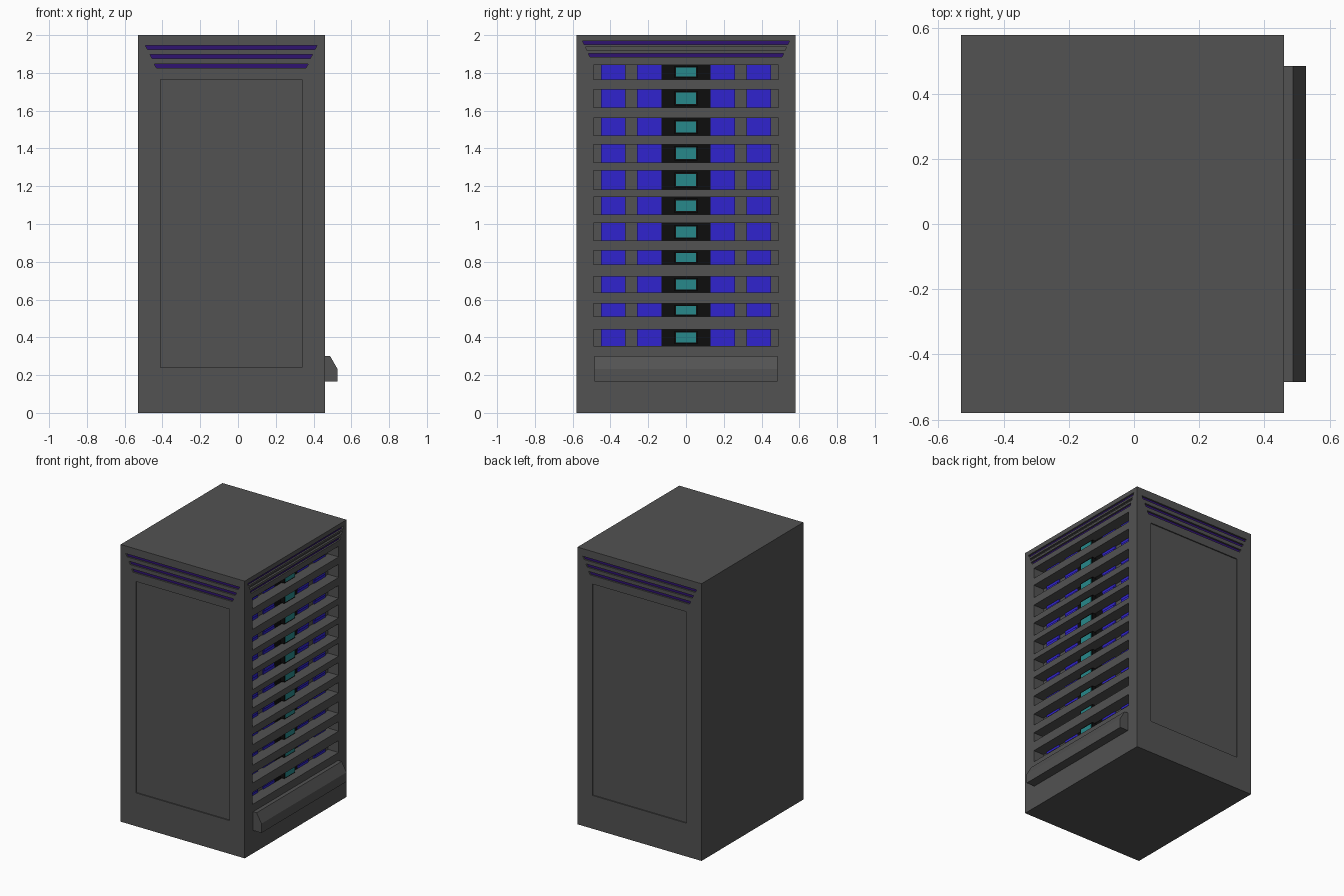
import bpy, bmesh

if "Cube" in bpy.data.objects:
    bpy.data.objects.remove(bpy.data.objects["Cube"])


def material(name, rgb):
    m = bpy.data.materials.new(name)
    m.diffuse_color = (*rgb, 1)
    m.use_nodes = True
    m.node_tree.nodes["Principled BSDF"].inputs["Base Color"].default_value = m.diffuse_color
    return m


GREY = material("charcoal_grey", (0.085, 0.085, 0.085))
BLUE = material("bright_blue", (0.03, 0.017, 0.62))
TEAL = material("screen_teal", (0.02, 0.25, 0.26))
BLACK = material("panel_black", (0.004, 0.004, 0.004))
PURPLE = material("vent_purple", (0.028, 0.006, 0.16))


def add_box(bm, x0, x1, y0, y1, z0, z1):
    v = [bm.verts.new((x, y, z)) for x in (x0, x1) for y in (y0, y1) for z in (z0, z1)]
    for f in ((0, 1, 3, 2), (4, 6, 7, 5), (0, 4, 5, 1), (2, 3, 7, 6), (0, 2, 6, 4), (1, 5, 7, 3)):
        bm.faces.new([v[i] for i in f])


def add_prism(bm, base, offset):
    """Extrude a closed polygon along an offset."""
    a = [bm.verts.new(p) for p in base]
    b = [bm.verts.new([c + d for c, d in zip(p, offset)]) for p in base]
    n = len(a)
    bm.faces.new(a)
    bm.faces.new(b[::-1])
    for i in range(n):
        bm.faces.new((a[i], b[i], b[(i + 1) % n], a[(i + 1) % n]))


def make(name, bm, mat):
    bmesh.ops.recalc_face_normals(bm, faces=bm.faces)
    me = bpy.data.meshes.new(name)
    bm.to_mesh(me)
    bm.free()
    me.materials.append(mat)
    ob = bpy.data.objects.new(name, me)
    bpy.context.collection.objects.link(ob)
    return ob


X0, X1, Y = -0.53, 0.46, 0.58      # cabinet extents
BACK = 0.375                       # rear plane of the open bay
VENT_DEPTH = 0.015

# Open bay and shallow side panels, cut from the cabinet
cut = bmesh.new()
add_box(cut, BACK, X1 + 0.1, -0.49, 0.49, 0.30, 1.843)
for s in (-1, 1):
    y0, y1 = sorted((s * (Y - 0.008), s * (Y + 0.05)))
    add_box(cut, -0.41, 0.34, y0, y1, 0.24, 1.765)

# Tapered vents: (half length at top, at bottom, top z, bottom z)
vents = bmesh.new()


def side_vent(bm, y, dy, top, bot, z1, z0):
    c = -0.036
    add_prism(bm, [(c - top, y, z1), (c + top, y, z1), (c + bot, y, z0), (c - bot, y, z0)], (0, dy, 0))


def bay_vent(bm, x, dx, top, bot, z1, z0):
    add_prism(bm, [(x, -top, z1), (x, top, z1), (x, bot, z0), (x, -bot, z0)], (dx, 0, 0))


for top, bot, z1, z0 in ((0.455, 0.443, 1.945, 1.924), (0.43, 0.418, 1.897, 1.875), (0.408, 0.396, 1.848, 1.826)):
    for s in (-1, 1):
        side_vent(cut, s * (Y - VENT_DEPTH), s * 0.1, top, bot, z1, z0)
        side_vent(vents, s * (Y - VENT_DEPTH - 0.003), s * 0.006, top, bot, z1, z0)
for i, (top, bot, z1, z0) in enumerate(((0.547, 0.538, 1.968, 1.95), (0.532, 0.523, 1.936, 1.918),
                                        (0.517, 0.508, 1.902, 1.883))):
    bay_vent(cut, X1 - VENT_DEPTH, 0.1, top, bot, z1, z0)
    if i != 1:
        bay_vent(vents, X1 - VENT_DEPTH - 0.003, 0.006, top, bot, z1, z0)
make("vent_linings", vents, PURPLE)
cutter = make("cabinet_cutter", cut, GREY)
cutter.hide_render = True
cutter.hide_viewport = True
cutter.display_type = 'WIRE'

# Cabinet
bm = bmesh.new()
add_box(bm, X0, X1, -Y, Y, 0, 2)
cabinet = make("cabinet", bm, GREY)
mod = cabinet.modifiers.new("openings", 'BOOLEAN')
mod.operation = 'DIFFERENCE'
mod.solver = 'EXACT'
mod.object = cutter

# Bay rows, top to bottom: (top z, bottom z) of each gap between shelves
ROWS = [(1.843, 1.766), (1.713, 1.618), (1.56, 1.468), (1.422, 1.326), (1.284, 1.183), (1.143, 1.05),
        (1.004, 0.912), (0.86, 0.785), (0.722, 0.637), (0.578, 0.509), (0.441, 0.355)]
shelves, slots, trays = bmesh.new(), bmesh.new(), bmesh.new()
panels, monitors, screens = bmesh.new(), bmesh.new(), bmesh.new()
for i, (z1, z0) in enumerate(ROWS):
    below = ROWS[i + 1][0] if i + 1 < len(ROWS) else 0.30
    add_box(shelves, BACK - 0.01, X1, -0.4905, 0.4905, below, z0)
    mid, h = (z0 + z1) / 2, z1 - z0
    # Blue slots with raised trays
    for y in (-0.385, -0.195, 0.195, 0.385):
        add_box(slots, BACK - 0.005, BACK + 0.008, y - 0.064, y + 0.064, z0, z1)
        add_box(trays, BACK, BACK + 0.014, y - 0.057, y + 0.057, mid - h * 0.28, mid + h * 0.28)
    # Black centre panel, monitor housing and screen
    add_box(panels, BACK - 0.005, BACK + 0.008, -0.131, 0.131, z0, z1)
    add_box(monitors, BACK, 0.413, -0.062, 0.062, mid - h * 0.4, mid + h * 0.4)
    add_box(screens, 0.41, 0.417, -0.054, 0.054, mid - h * 0.31, mid + h * 0.31)
make("shelves", shelves, GREY)
make("blue_slots", slots, BLUE)
make("blue_trays", trays, BLUE)
make("centre_panels", panels, BLACK)
make("monitor_housings", monitors, BLACK)
make("screens", screens, TEAL)

# Sloped ledge below the bay
bm = bmesh.new()
profile = [(X1 - 0.01, 0.165), (0.527, 0.165), (0.527, 0.232), (0.488, 0.30), (X1 - 0.01, 0.30)]
add_prism(bm, [(x, -0.485, z) for x, z in profile], (0, 0.97, 0))
make("ledge", bm, GREY)
